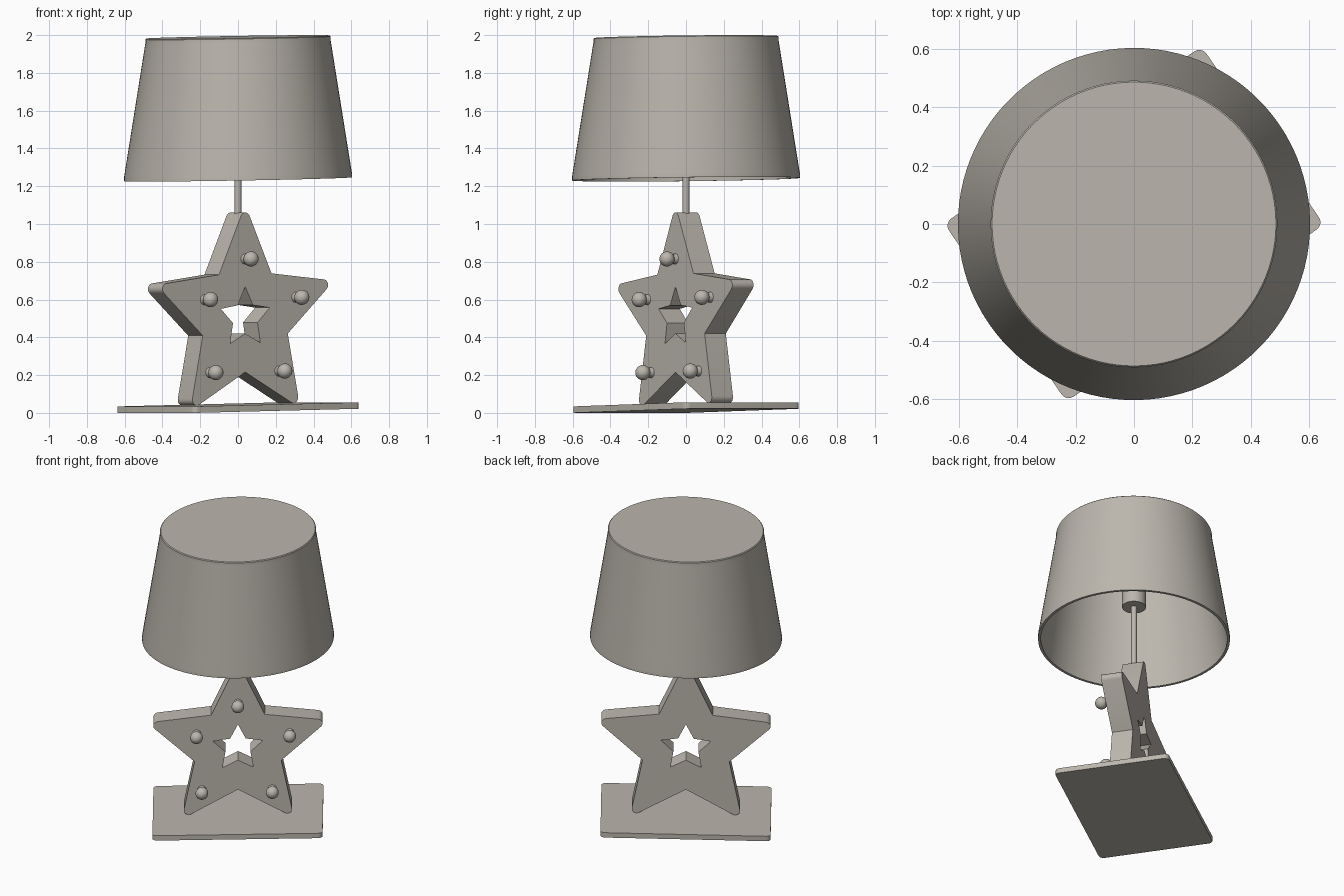
import bpy, bmesh, math
from mathutils import Matrix, Vector

cube = bpy.data.objects.get("Cube")
if cube:
    bpy.data.objects.remove(cube, do_unlink=True)

# One warm grey for the whole lamp
grey = bpy.data.materials.new("warm_grey")
grey.use_nodes = True
colour = (0.5, 0.47, 0.42, 1)
grey.diffuse_color = colour
grey.node_tree.nodes["Principled BSDF"].inputs["Base Color"].default_value = colour

# The lamp is turned about z and rises slightly toward its left end
lean = Matrix.Identity(4)
lean[2][0] = 0.0207
placing = Matrix.Rotation(math.radians(34.5), 4, 'Z') @ lean

DEPTH = 0.136      # star thickness
STAR_Z = 0.503     # star centre height


def finish(name, bm):
    bmesh.ops.recalc_face_normals(bm, faces=bm.faces)
    bm.transform(placing)
    mesh = bpy.data.meshes.new(name)
    bm.to_mesh(mesh)
    bm.free()
    mesh.materials.append(grey)
    obj = bpy.data.objects.new(name, mesh)
    bpy.context.collection.objects.link(obj)
    bpy.ops.object.select_all(action='DESELECT')
    obj.select_set(True)
    bpy.context.view_layer.objects.active = obj
    bpy.ops.object.shade_smooth_by_angle(angle=math.radians(30))
    return obj


def lathe(name, profile, steps):
    bm = bmesh.new()
    verts = [bm.verts.new((r, 0, z)) for r, z in profile]
    edges = [bm.edges.new(pair) for pair in zip(verts, verts[1:])]
    bmesh.ops.spin(bm, geom=verts + edges, axis=(0, 0, 1), cent=(0, 0, 0),
                   angle=math.tau, steps=steps)
    bmesh.ops.remove_doubles(bm, verts=bm.verts, dist=0.0001)
    return finish(name, bm)


def star_points(outer, inner, rounding=0.0, steps=6):
    """Five arms, one list of points each: rounded tip, then the notch after it."""
    half = math.atan2(inner * math.sin(math.pi / 5),
                      outer - inner * math.cos(math.pi / 5))
    centre = outer - rounding / math.sin(half)
    sweep = math.pi / 2 - half
    arms = []
    for k in range(5):
        axis = math.pi / 2 + k * math.tau / 5
        tip = []
        for i in range(steps + 1):
            t = axis - sweep + 2 * sweep * i / steps
            tip.append((centre * math.cos(axis) + rounding * math.cos(t),
                        centre * math.sin(axis) + rounding * math.sin(t)))
        if not rounding:
            tip = tip[:1]
        notch = axis + math.pi / 5
        arms.append((tip, (inner * math.cos(notch), inner * math.sin(notch))))
    return arms


# Flat base with rounded corners
bm = bmesh.new()
bmesh.ops.create_cube(bm, size=1, matrix=Matrix.Translation((0, 0, 0.028))
                      @ Matrix.Diagonal((1.07, 0.74, 0.034, 1)))
uprights = [e for e in bm.edges if abs(e.verts[0].co.z - e.verts[1].co.z) > 0.01]
bmesh.ops.bevel(bm, geom=uprights, offset=0.03, segments=5, profile=0.5, affect='EDGES')
finish("base_plate", bm)

# Rounded star with a sharp star-shaped opening
bm = bmesh.new()
body = star_points(0.6, 0.287, 0.03)
hole = star_points(0.165, 0.083)


def vert(p):
    return bm.verts.new((p[0], -DEPTH / 2, STAR_Z + p[1]))


body_v = [([vert(p) for p in tip], vert(notch)) for tip, notch in body]
hole_v = [(vert(tip[0]), vert(notch)) for tip, notch in hole]
for k in range(5):
    tip, notch = body_v[k]
    before = body_v[k - 1][1]
    bm.faces.new([before, *tip, notch])
    bm.faces.new([before, notch, hole_v[k][1], hole_v[k][0], hole_v[k - 1][1]])
result = bmesh.ops.extrude_face_region(bm, geom=list(bm.faces), use_keep_orig=True)
back = [v for v in result["geom"] if isinstance(v, bmesh.types.BMVert)]
bmesh.ops.translate(bm, verts=back, vec=(0, DEPTH, 0))
bmesh.ops.dissolve_limit(bm, angle_limit=0.001, verts=bm.verts, edges=bm.edges)
finish("star_body", bm)

# Round lights on short tapered stems
lights = {"top": (0, 0.815), "left_arm": (0.326, 0.605), "right_arm": (-0.26, 0.605),
          "left_foot": (0.217, 0.217), "right_foot": (-0.226, 0.218)}
for name, (x, z) in lights.items():
    bm = bmesh.new()
    bmesh.ops.create_uvsphere(bm, u_segments=24, v_segments=14, radius=0.04,
                              matrix=Matrix.Translation((x, -0.122, z)))
    bmesh.ops.create_cone(bm, segments=20, cap_ends=True, radius1=0.03, radius2=0.022,
                          depth=0.04, matrix=Matrix.Translation((x, -0.08, z))
                          @ Matrix.Rotation(math.pi / 2, 4, 'X'))
    finish(name + "_light", bm)

# Pole and bulb socket
lathe("pole", [(0, 1.03), (0.018, 1.03), (0.018, 1.5), (0, 1.5)], 20)
lathe("bulb_socket", [(0, 1.47), (0.075, 1.47), (0.075, 1.6), (0, 1.6)], 32)

# Hollow shade with straight rims and a closed top
lathe("shade", [(0, 1.99), (0.486, 1.99), (0.491, 1.985), (0.491, 1.962),
                (0.603, 1.26), (0.603, 1.237), (0.586, 1.237), (0.586, 1.26),
                (0.475, 1.962), (0.475, 1.975), (0, 1.975)], 96)
